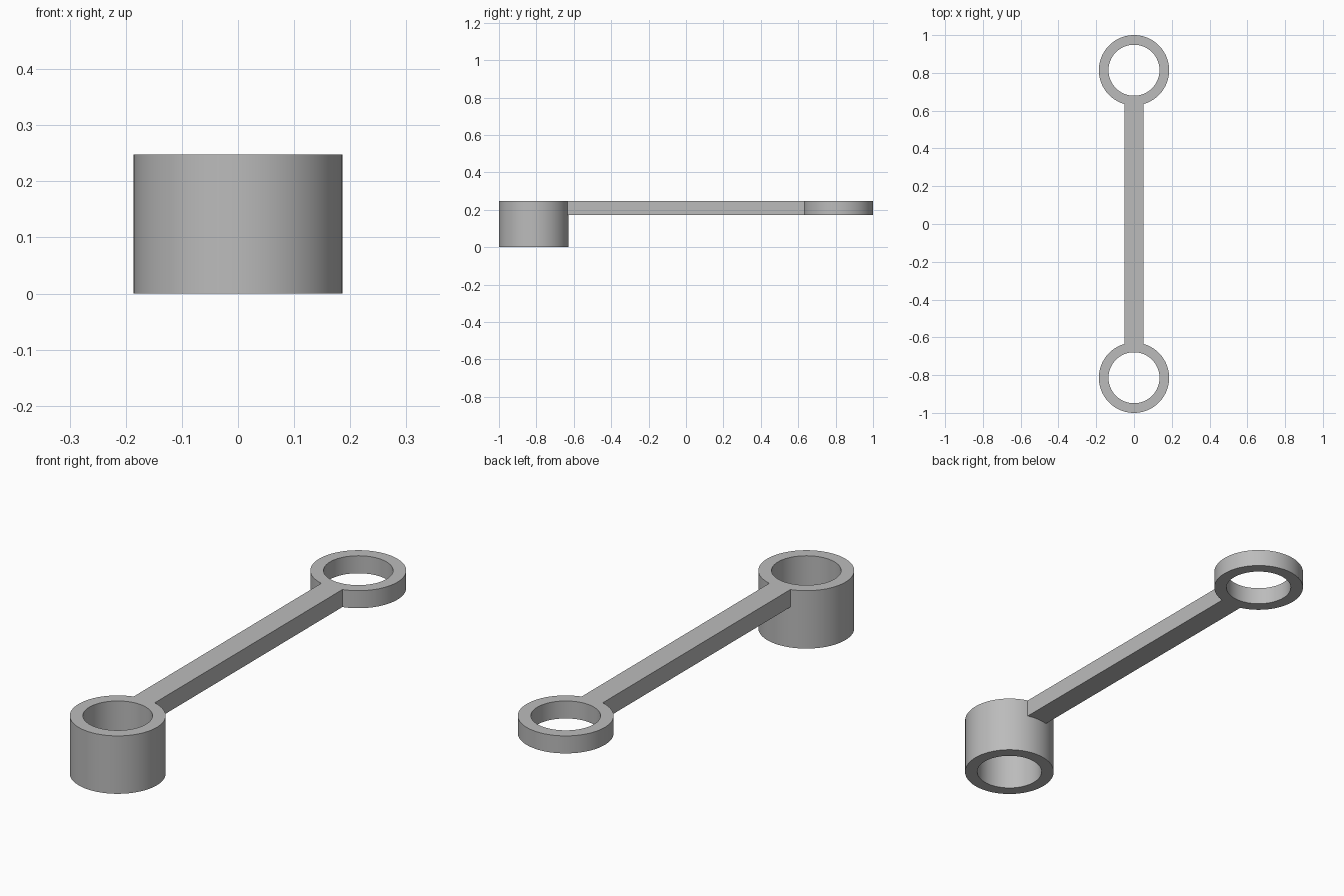
import bpy, bmesh, math

if "Cube" in bpy.data.objects:
    bpy.data.objects.remove(bpy.data.objects["Cube"])

R_OUT, R_IN = 0.186, 0.135      # ring radii
CY = 0.814                      # ring centre distance along y
Z_TOP, Z_ARM = 0.248, 0.173     # top face and underside of the arm
HALF_W = 0.05                   # half width of the arm
SEG = 96

grey = bpy.data.materials.new("plain grey")
grey.diffuse_color = (0.5, 0.5, 0.5, 1)
grey.use_nodes = True
grey.node_tree.nodes["Principled BSDF"].inputs["Base Color"].default_value = grey.diffuse_color


def finish(bm, name):
    bmesh.ops.recalc_face_normals(bm, faces=bm.faces)
    mesh = bpy.data.meshes.new(name)
    bm.to_mesh(mesh)
    bm.free()
    obj = bpy.data.objects.new(name, mesh)
    bpy.context.collection.objects.link(obj)
    mesh.materials.append(grey)
    bpy.ops.object.select_all(action='DESELECT')
    obj.select_set(True)
    bpy.context.view_layer.objects.active = obj
    bpy.ops.object.shade_smooth_by_angle(angle=math.radians(30))
    return obj


def ring(name, y, z0):
    """Hollow cylinder: a rectangular section swept around a vertical axis."""
    bm = bmesh.new()
    section = [(R_IN, z0), (R_OUT, z0), (R_OUT, Z_TOP), (R_IN, Z_TOP)]
    loops = []
    for i in range(SEG):
        a = 2 * math.pi * i / SEG
        loops.append([bm.verts.new((r * math.cos(a), y + r * math.sin(a), z))
                      for r, z in section])
    for i in range(SEG):
        a, b = loops[i], loops[(i + 1) % SEG]
        for k in range(4):
            m = (k + 1) % 4
            bm.faces.new((a[k], b[k], b[m], a[m]))
    return finish(bm, name)


# Deep socket at the front, shallow eye at the back
ring("deep_socket", -CY, 0.0)
ring("shallow_eye", CY, Z_ARM)

# Arm whose ends are curved to meet the rings
bm = bmesh.new()
xs = [HALF_W * (i / 4 - 1) for i in range(9)]
rows = []
for x in xs:
    y = CY - math.sqrt(R_OUT ** 2 - x ** 2)
    rows.append([bm.verts.new((x, s * y, z))
                 for s, z in ((-1, Z_ARM), (1, Z_ARM), (1, Z_TOP), (-1, Z_TOP))])
for a, b in zip(rows, rows[1:]):
    for k in range(4):
        m = (k + 1) % 4
        bm.faces.new((a[k], b[k], b[m], a[m]))
bm.faces.new(rows[0])
bm.faces.new(rows[-1])
finish(bm, "arm")
